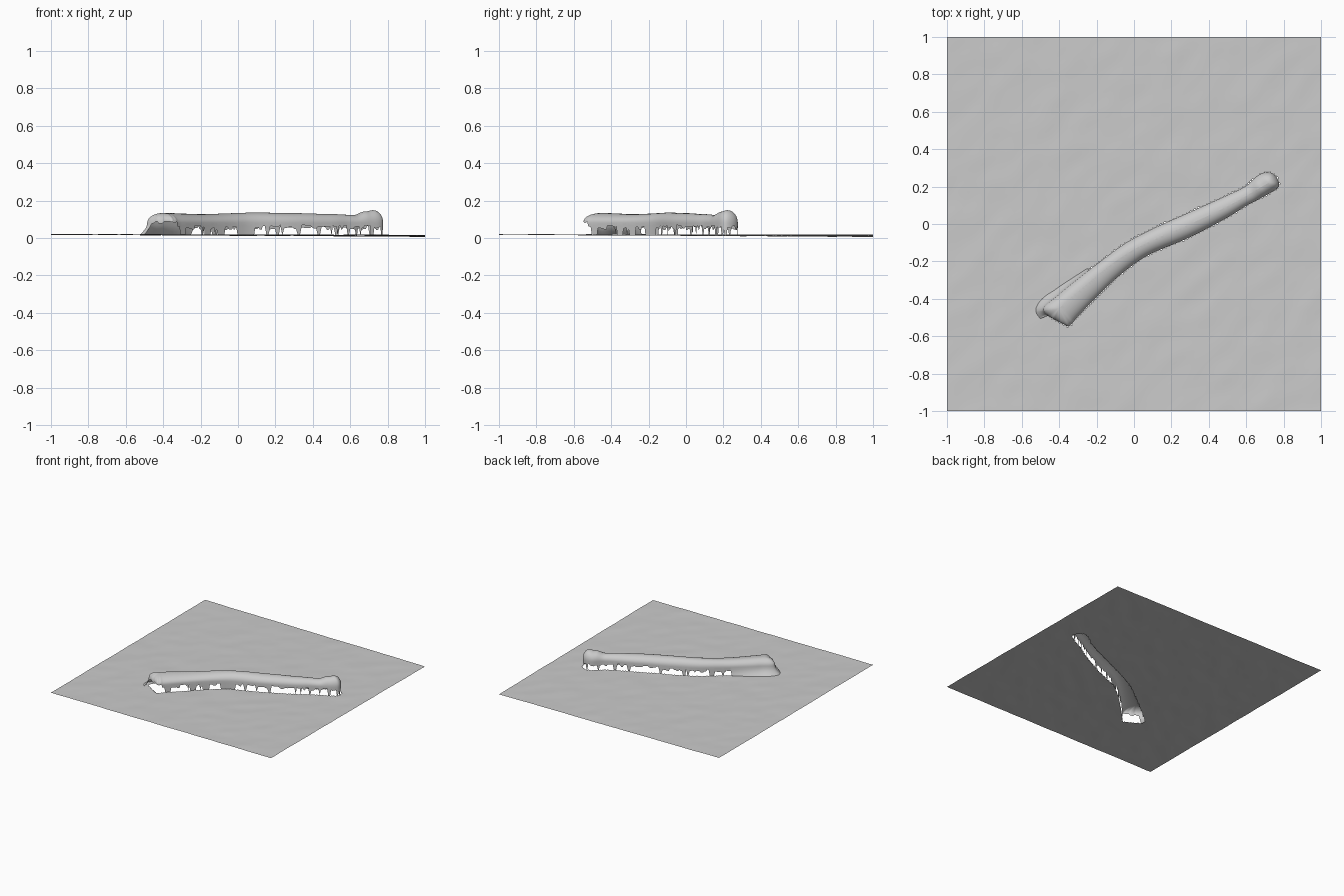
import bpy, bmesh, math, random
from mathutils import Vector, noise

if "Cube" in bpy.data.objects:
    bpy.data.objects.remove(bpy.data.objects["Cube"])

random.seed(4)

# ridge outline: back edge, right tip, front edge, left tip (closed loop)
BACK = [(-0.485, -0.462), (-0.40, -0.375), (-0.29, -0.285), (-0.2, -0.215), (-0.05, -0.105),
        (0.1, -0.025), (0.3, 0.065), (0.5, 0.155), (0.6, 0.205), (0.67, 0.265)]
TIP = [(0.73, 0.275), (0.768, 0.24), (0.77, 0.195)]
FRONT = [(0.7, 0.15), (0.6, 0.097), (0.5, 0.035), (0.3, -0.07), (0.1, -0.155), (0, -0.215),
         (-0.1, -0.295), (-0.2, -0.39), (-0.3, -0.495), (-0.34, -0.54), (-0.37, -0.54)]
CENTRE = [(-0.40, -0.45), (-0.25, -0.32), (-0.1, -0.2), (0.05, -0.11), (0.3, 0.0),
          (0.5, 0.095), (0.65, 0.18), (0.72, 0.22)]
CREST = [(-0.41, 0.134), (-0.2, 0.128), (0.1, 0.136), (0.3, 0.133), (0.5, 0.128),
         (0.62, 0.123), (0.68, 0.142), (0.73, 0.15)]


def spline(pts, n, closed=False):
    """Catmull-Rom samples through pts, n per span."""
    pts = [Vector(p) for p in pts]
    m, out = len(pts), []
    for i in range(m if closed else m - 1):
        pick = (lambda k: pts[k % m]) if closed else (lambda k: pts[max(0, min(m - 1, k))])
        a, b, c, d = (pick(i + k) for k in (-1, 0, 1, 2))
        for s in range(n):
            t = s / n
            out.append(0.5 * (2 * b + (c - a) * t + (2 * a - 5 * b + 4 * c - d) * t * t
                              + (3 * b - a - 3 * c + d) * t ** 3))
    if not closed:
        out.append(pts[-1])
    return out


def sheet_z(x, y):
    bump = noise.noise(Vector(((x + y) * 4, (y - x) * 7, 0.3)))
    return 0.0155 - 0.0035 * x - 0.003 * y - 0.002 * x * y + 0.0022 * bump


def crest_z(x):
    if x <= CREST[0][0]:
        return CREST[0][1]
    for (x0, z0), (x1, z1) in zip(CREST, CREST[1:]):
        if x <= x1:
            t = (x - x0) / (x1 - x0)
            return z0 + (z1 - z0) * t * t * (3 - 2 * t)
    return CREST[-1][1]


def inside(x, y, poly):
    hit = False
    for a, b in zip(poly, poly[1:] + poly[:1]):
        if (a.y > y) != (b.y > y) and x < a.x + (b.x - a.x) * (y - a.y) / (b.y - a.y):
            hit = not hit
    return hit


def make_object(name, bm):
    me = bpy.data.meshes.new(name)
    bm.to_mesh(me)
    bm.free()
    for p in me.polygons:
        p.use_smooth = True
    ob = bpy.data.objects.new(name, me)
    bpy.context.collection.objects.link(ob)
    return ob


# resample the outline evenly
raw = spline(BACK + TIP + FRONT, 40, True)
outline, gap = [raw[0]], 0.0065
for p in raw:
    if (p - outline[-1]).length >= gap:
        outline.append(p)
centre = spline(CENTRE, 40)

# ground sheet with an opening under the ridge
bm = bmesh.new()
bmesh.ops.create_grid(bm, x_segments=200, y_segments=200, size=1)
for v in bm.verts:
    v.co.z = sheet_z(v.co.x, v.co.y)
gone = []
for f in bm.faces:
    c = f.calc_center_median()
    if -0.55 < c.x < 0.8 and -0.6 < c.y < 0.3 and inside(c.x, c.y, outline):
        gone.append(f)
bmesh.ops.delete(bm, geom=gone, context='FACES')
make_object("ground_sheet", bm)

# bone-like ridge shell: rings run from the ragged hem inward to the crest
bm = bmesh.new()
columns, hem, hold = [], 0.05, 0
for p in outline:
    c = min(centre, key=lambda q: (q - p).length_squared)
    top, ground = crest_z(c.x), sheet_z(p.x, p.y)
    out = (p - c).normalized()
    is_back = p.y > c.y + 0.01
    # back left flank runs smoothly into the sheet
    joined = is_back and p.x < -0.24 or p.x < -0.465
    left_tip = p.x < -0.32 and not joined
    if hold <= 0:
        hold = random.randint(1, 3)
        if left_tip:
            hem = random.uniform(0.065, 0.09)
        elif random.random() < (0.12 if is_back else 0.3):
            hem = 0.0
        else:
            hem = random.uniform(0.042, 0.07)
    hold -= 1
    bottom = ground if joined else max(ground, hem)
    flare = 0.0
    if joined:
        flare = 0.012 + 0.028 * min(1, max(0, (-0.24 - p.x) / 0.22))
    prof = [(p + out * flare, bottom)]
    for k in range(1, 4):
        t = k / 4
        prof.append((p + out * flare * (1 - t) ** 2, bottom + (0.083 - bottom) * t
                     if bottom < 0.083 else bottom + 0.001 * k))
    shoulder = max(0.083, bottom + 0.004)
    for k in range(0, 9):
        a = k / 8 * math.pi / 2
        f = 1 - math.cos(a)
        prof.append((p.lerp(c, f), shoulder + (top - shoulder) * math.sin(a)))
    columns.append([bm.verts.new((q.x, q.y, z)) for q, z in prof])
for a, b in zip(columns, columns[1:] + columns[:1]):
    for k in range(len(a) - 1):
        bm.faces.new((a[k], b[k], b[k + 1], a[k + 1]))
bmesh.ops.remove_doubles(bm, verts=bm.verts, dist=0.0008)
bmesh.ops.recalc_face_normals(bm, faces=bm.faces)
if sum(f.normal.z * f.calc_area() for f in bm.faces) < 0:
    bmesh.ops.reverse_faces(bm, faces=bm.faces)
make_object("long_ridge", bm)
